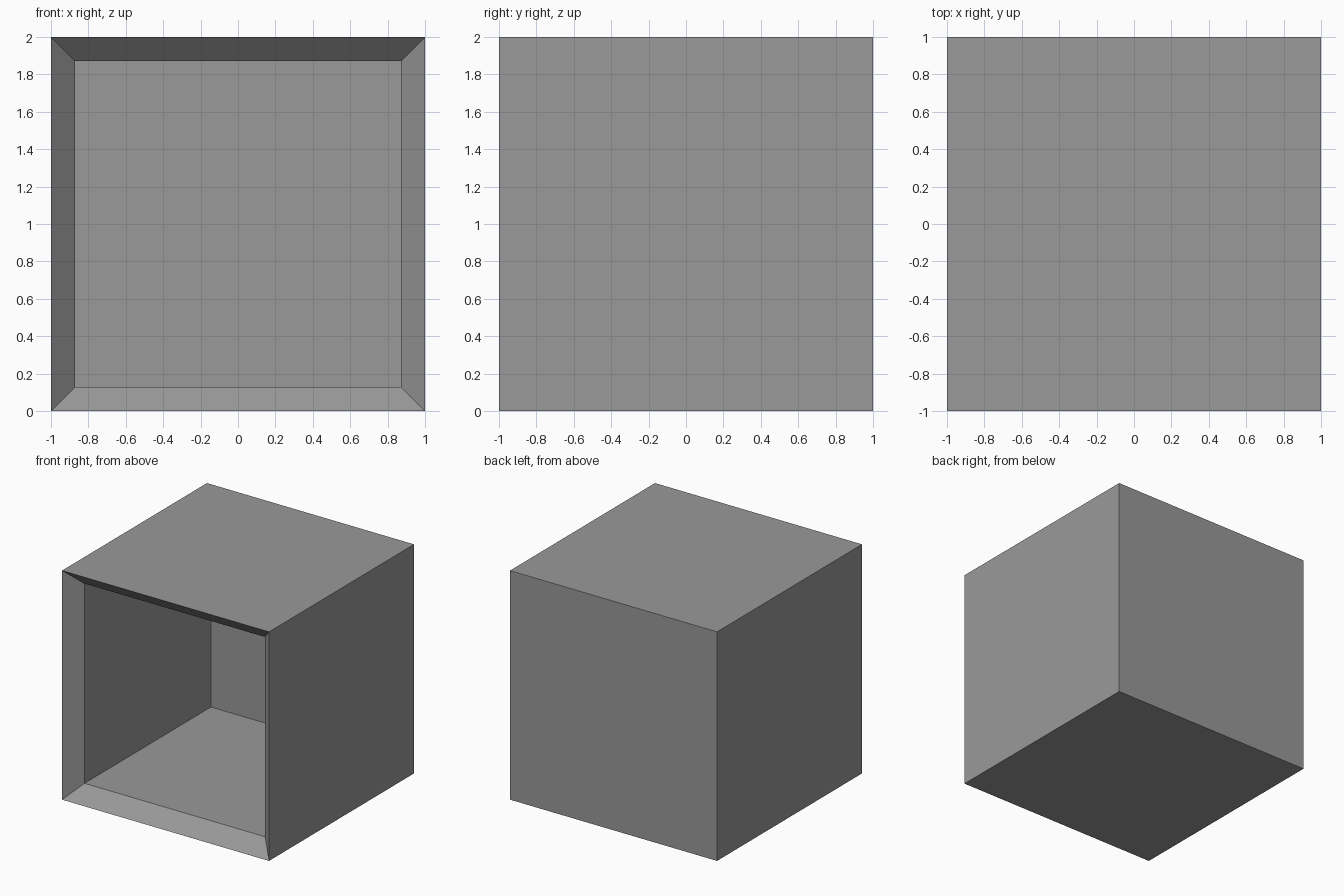
import bpy, bmesh
from mathutils import Matrix

if "Cube" in bpy.data.objects:
    bpy.data.objects.remove(bpy.data.objects["Cube"])

WALL = 0.128
bm = bmesh.new()


def open_box(size, flip):
    """Cube centred at z = 1 with its front face removed; returns the rim edges."""
    geom = bmesh.ops.create_cube(bm, size=size, matrix=Matrix.Translation((0, 0, 1)))
    faces = list({f for v in geom["verts"] for f in v.link_faces})
    if flip:
        bmesh.ops.reverse_faces(bm, faces=faces)
    front = min(faces, key=lambda f: f.calc_center_median().y)
    rim = list(front.edges)
    bmesh.ops.delete(bm, geom=[front], context='FACES_ONLY')
    return rim


# Outer shell and inner cavity, joined by a sloping rim around the opening
rim = open_box(2, False) + open_box(2 - 2 * WALL, True)
bmesh.ops.bridge_loops(bm, edges=rim)
bmesh.ops.recalc_face_normals(bm, faces=bm.faces[:])

mesh = bpy.data.meshes.new("open_box")
bm.to_mesh(mesh)
bm.free()

# Dark grey finish
grey = bpy.data.materials.new("dark_grey")
grey.diffuse_color = (0.32, 0.32, 0.32, 1)
grey.use_nodes = True
grey.node_tree.nodes["Principled BSDF"].inputs["Base Color"].default_value = grey.diffuse_color
mesh.materials.append(grey)
bpy.context.collection.objects.link(bpy.data.objects.new("open_box", mesh))
